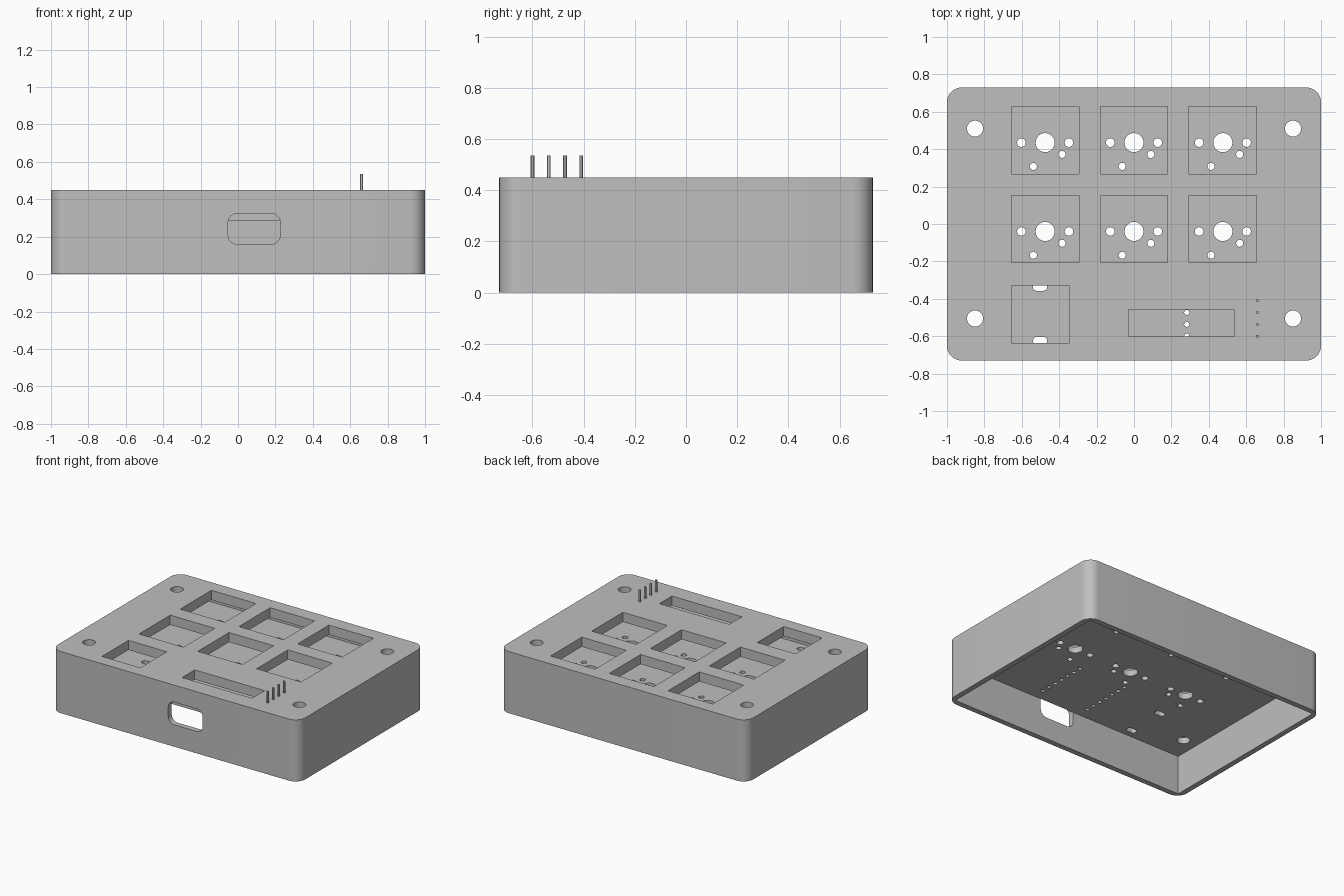
import bpy
import bmesh
import math
from mathutils import Matrix, Vector

cube = bpy.data.objects.get("Cube")
if cube:
    bpy.data.objects.remove(cube, do_unlink=True)

GREY = (0.52, 0.52, 0.52, 1)
mat = bpy.data.materials.new("plain grey")
mat.use_nodes = True
mat.diffuse_color = GREY
mat.node_tree.nodes["Principled BSDF"].inputs["Base Color"].default_value = GREY


def finish(name, bm):
    mesh = bpy.data.meshes.new(name)
    bm.to_mesh(mesh)
    bm.free()
    mesh.materials.append(mat)
    obj = bpy.data.objects.new(name, mesh)
    bpy.context.collection.objects.link(obj)
    return obj


def add_box(bm, x0, x1, y0, y1, z0, z1):
    size = Matrix.Diagonal((x1 - x0, y1 - y0, z1 - z0, 1))
    centre = Vector((x0 + x1, y0 + y1, z0 + z1)) / 2
    return bmesh.ops.create_cube(bm, size=1, matrix=Matrix.Translation(centre) @ size)["verts"]


def add_rod(bm, x, y, r, z0, z1, sides=32):
    bmesh.ops.create_cone(bm, cap_ends=True, segments=sides, radius1=r, radius2=r,
                          depth=z1 - z0, matrix=Matrix.Translation((x, y, (z0 + z1) / 2)))


def round_edges(bm, verts, axis, radius, segments=10):
    """Round the edges of a box that run along one axis."""
    edges = {e for v in verts for e in v.link_edges
             if abs((e.verts[0].co - e.verts[1].co).normalized()[axis]) > 0.9}
    bmesh.ops.bevel(bm, geom=list(edges), offset=radius, segments=segments,
                    profile=0.5, affect='EDGES')


def carve(target, cutter):
    cutter.hide_render = True
    mod = target.modifiers.new("cut", 'BOOLEAN')
    mod.operation = 'DIFFERENCE'
    mod.solver = 'EXACT'
    mod.object = cutter
    bpy.context.view_layer.objects.active = target
    bpy.ops.object.modifier_apply(modifier=mod.name)
    bpy.data.objects.remove(cutter, do_unlink=True)


def smooth(obj):
    bpy.ops.object.select_all(action='DESELECT')
    obj.select_set(True)
    bpy.context.view_layer.objects.active = obj
    bpy.ops.object.shade_smooth_by_angle(angle=math.radians(30))


# Heights and repeated positions
TOP, PLATE, BOARD_TOP, BOARD = 0.45, 0.38, 0.33, 0.285
HX, HY, WALL = 1.0, 0.73, 0.04
switches = [(x, y) for x in (-0.475, 0, 0.475) for y in (0.435, -0.04)]
mounts = [(x, y) for x in (-0.85, 0.85) for y in (-0.505, 0.51)]
pin_rows = [-0.6 + 0.0635 * i for i in range(7)]

# Case: rounded shell, open below
bm = bmesh.new()
round_edges(bm, add_box(bm, -HX, HX, -HY, HY, 0, TOP), 2, 0.08)
case = finish("case", bm)

bm = bmesh.new()
add_box(bm, WALL - HX, HX - WALL, WALL - HY, HY - WALL, -0.1, PLATE)
carve(case, finish("cavity_cutter", bm))

# Openings in the top plate
bm = bmesh.new()
for x, y in switches:
    add_box(bm, x - 0.18, x + 0.18, y - 0.167, y + 0.193, PLATE - 0.02, TOP + 0.1)
add_box(bm, -0.655, -0.345, -0.635, -0.33, PLATE - 0.02, TOP + 0.1)
add_box(bm, -0.03, 0.535, -0.602, -0.457, PLATE - 0.02, TOP + 0.1)
for x, y in mounts:
    add_rod(bm, x, y, 0.043, PLATE - 0.02, TOP + 0.1)
carve(case, finish("plate_cutter", bm))

# Port in the front wall
bm = bmesh.new()
round_edges(bm, add_box(bm, -0.053, 0.226, -HY - 0.1, -HY + WALL + 0.01, 0.16, 0.325), 1, 0.05)
carve(case, finish("port_cutter", bm))
smooth(case)

# Circuit board filling the cavity
bm = bmesh.new()
add_box(bm, WALL - HX, HX - WALL, WALL - HY, HY - WALL, BOARD, BOARD_TOP)
board = finish("circuit_board", bm)

bm = bmesh.new()
LOW, HIGH = BOARD - 0.05, BOARD_TOP + 0.02
for x, y in switches:
    add_rod(bm, x, y, 0.051, LOW, HIGH)
    for dx, dy, r in ((-0.127, 0, 0.023), (0.127, 0, 0.023),
                      (-0.063, -0.127, 0.019), (0.09, -0.063, 0.019)):
        add_rod(bm, x + dx, y + dy, r, LOW, HIGH, 20)
for x, y in mounts:
    add_rod(bm, x, y, 0.043, LOW, HIGH)
for x in (-0.1, 0.282):
    for y in pin_rows:
        add_rod(bm, x, y, 0.014, LOW, HIGH, 12)
for y in (-0.335, -0.625):
    round_edges(bm, add_box(bm, -0.54, -0.465, y - 0.022, y + 0.022, LOW, HIGH), 2, 0.02, 6)
carve(board, finish("board_cutter", bm))
smooth(board)

# Header pins standing through the plate
bm = bmesh.new()
for y in pin_rows[:4]:
    round_edges(bm, add_box(bm, 0.652, 0.668, y - 0.007, y + 0.007, BOARD, 0.535), 2, 0.003, 1)
finish("header_pins", bm)
